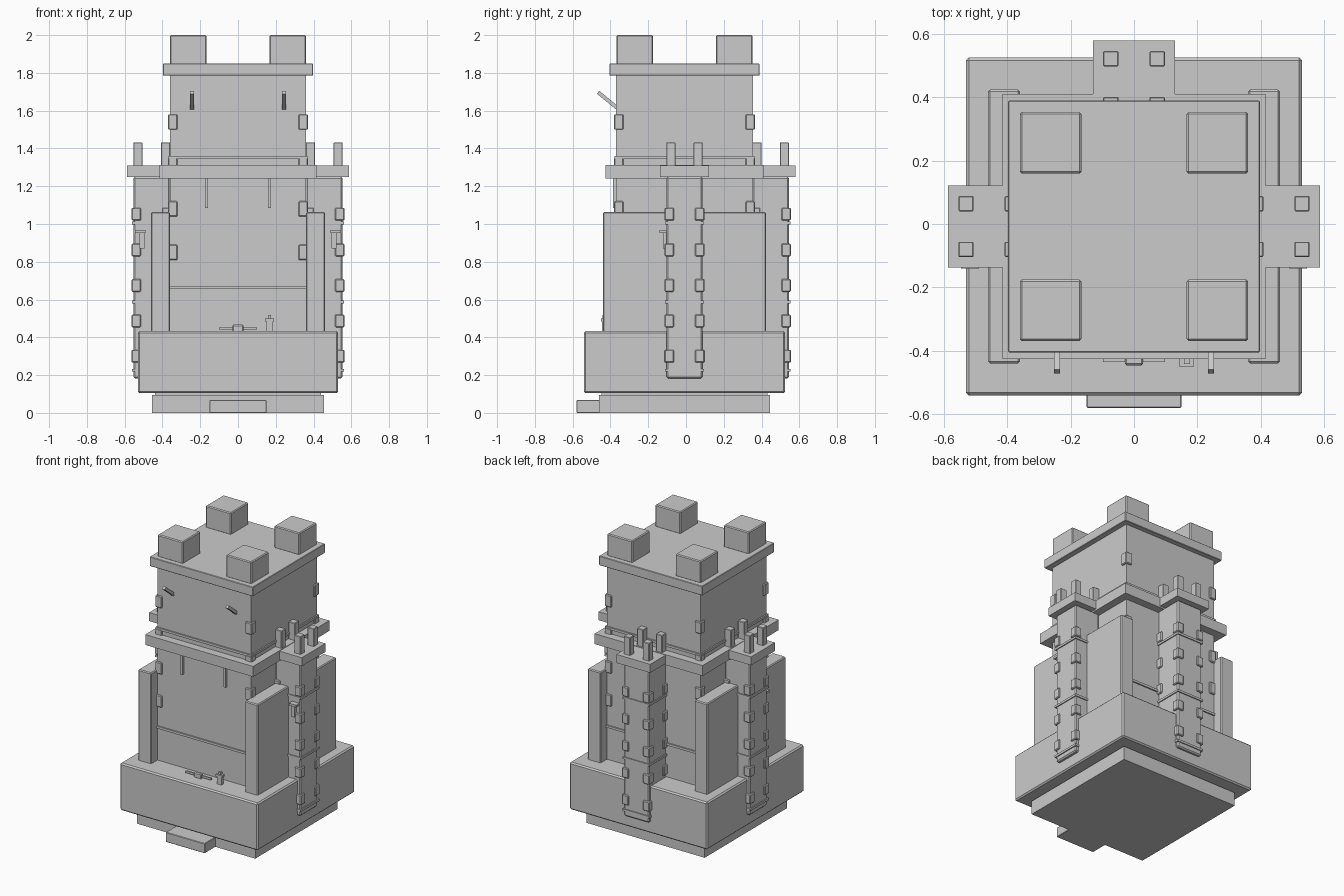
import bpy, math
from mathutils import Vector

CY = -0.008  # tower axis in y


def box(name, x0, x1, y0, y1, z0, z1, bevel=0.0):
    bpy.ops.mesh.primitive_cube_add(size=1, location=((x0 + x1) / 2, (y0 + y1) / 2, (z0 + z1) / 2))
    o = bpy.context.object
    o.name = name
    o.scale = (x1 - x0, y1 - y0, z1 - z0)
    bpy.ops.object.transform_apply(location=False, rotation=False, scale=True)
    if bevel:
        m = o.modifiers.new("edge", 'BEVEL')
        m.width = bevel
        m.segments = 1
    return o


def cbox(name, c, half, z0, z1, bevel=0.0):
    return box(name, c[0] - half[0], c[0] + half[0], c[1] - half[1], c[1] + half[1], z0, z1, bevel)


SIGNS = [(-1, -1), (1, -1), (1, 1), (-1, 1)]

# Base
box("foundation", -0.455, 0.455, -0.46, 0.444, 0.0, 0.095)
box("front_step", -0.15, 0.15, -0.58, -0.45, 0.0, 0.068, 0.003)
cbox("base_neck", (0, CY), (0.44, 0.44), 0.09, 0.11)
cbox("base_block", (0, CY), (0.53, 0.533), 0.104, 0.433, 0.009)

# Main tower and its bands
cbox("main_tower", (0, CY), (0.36, 0.362), 0.42, 1.79)
for z in (0.657, 1.343):
    cbox("tower_band", (0, CY), (0.369, 0.371), z, z + 0.016)
for sx, sy in SIGNS:
    for z in (0.85, 1.08, 1.31, 1.54):
        cbox("tower_quoin", (sx * 0.346, CY + sy * 0.348), (0.025, 0.025), z - 0.041, z + 0.041, 0.005)

# Side slabs
for s in (-1, 1):
    cbox("side_slab", (s * 0.41, CY), (0.05, 0.432), 0.42, 1.063, 0.006)

# Wall walk and tower top
cbox("gallery", (0, CY), (0.415, 0.418), 1.24, 1.312)
cbox("top_plate", (0, CY), (0.397, 0.397), 1.785, 1.85, 0.003)
for sx, sy in SIGNS:
    cbox("top_merlon", (sx * 0.263, CY + sy * 0.264), (0.097, 0.097), 1.845, 2.0, 0.006)

# Three turrets: right, left and back
for c in ((0.457, CY), (-0.457, CY), (0, 0.449)):
    cbox("turret", c, (0.096, 0.096), 0.183, 1.25, 0.008)
    cbox("turret_cap", c, (0.13, 0.13), 1.25, 1.309)
    for z in (0.218, 0.58, 0.998):
        cbox("turret_band", c, (0.103, 0.103), z, z + 0.015)
    for sx, sy in SIGNS:
        cbox("turret_merlon", (c[0] + sx * 0.073, c[1] + sy * 0.072), (0.024, 0.024), 1.3, 1.432, 0.003)
        for z in (0.3, 0.487, 0.675, 0.863, 1.052):
            cbox("turret_quoin", (c[0] + sx * 0.081, c[1] + sy * 0.081), (0.025, 0.025), z - 0.034, z + 0.034, 0.005)

for s in (-1, 1):
    # Turret wall brackets
    cbox("bracket_bar", (s * 0.517, -0.122), (0.028, 0.018), 0.953, 0.968)
    cbox("bracket_stem", (s * 0.508, -0.112), (0.013, 0.011), 0.87, 0.955)
    # Hanging strips under the gallery
    cbox("hanging_strip", (s * 0.167, -0.376), (0.009, 0.01), 1.085, 1.245)
    # Slanted poles on the front wall
    a, b = Vector((s * 0.243, -0.365, 1.615)), Vector((s * 0.243, -0.465, 1.697))
    d = b - a
    pole = cbox("slanted_pole", (0, 0), (0.01, 0.01), -d.length / 2, d.length / 2)
    pole.rotation_euler = d.to_track_quat('Z', 'Y').to_euler()
    pole.location = (a + b) / 2

# Small fittings on the front ledge
box("ledge_bar", -0.097, 0.097, -0.436, -0.426, 0.44, 0.454)
box("ledge_hub", -0.029, 0.029, -0.446, -0.42, 0.428, 0.467, 0.006)
box("tap_post", 0.15, 0.184, -0.445, -0.42, 0.428, 0.487)
box("tap_flange", 0.142, 0.19, -0.449, -0.418, 0.485, 0.5)
box("tap_knob", 0.158, 0.176, -0.441, -0.424, 0.5, 0.518)
